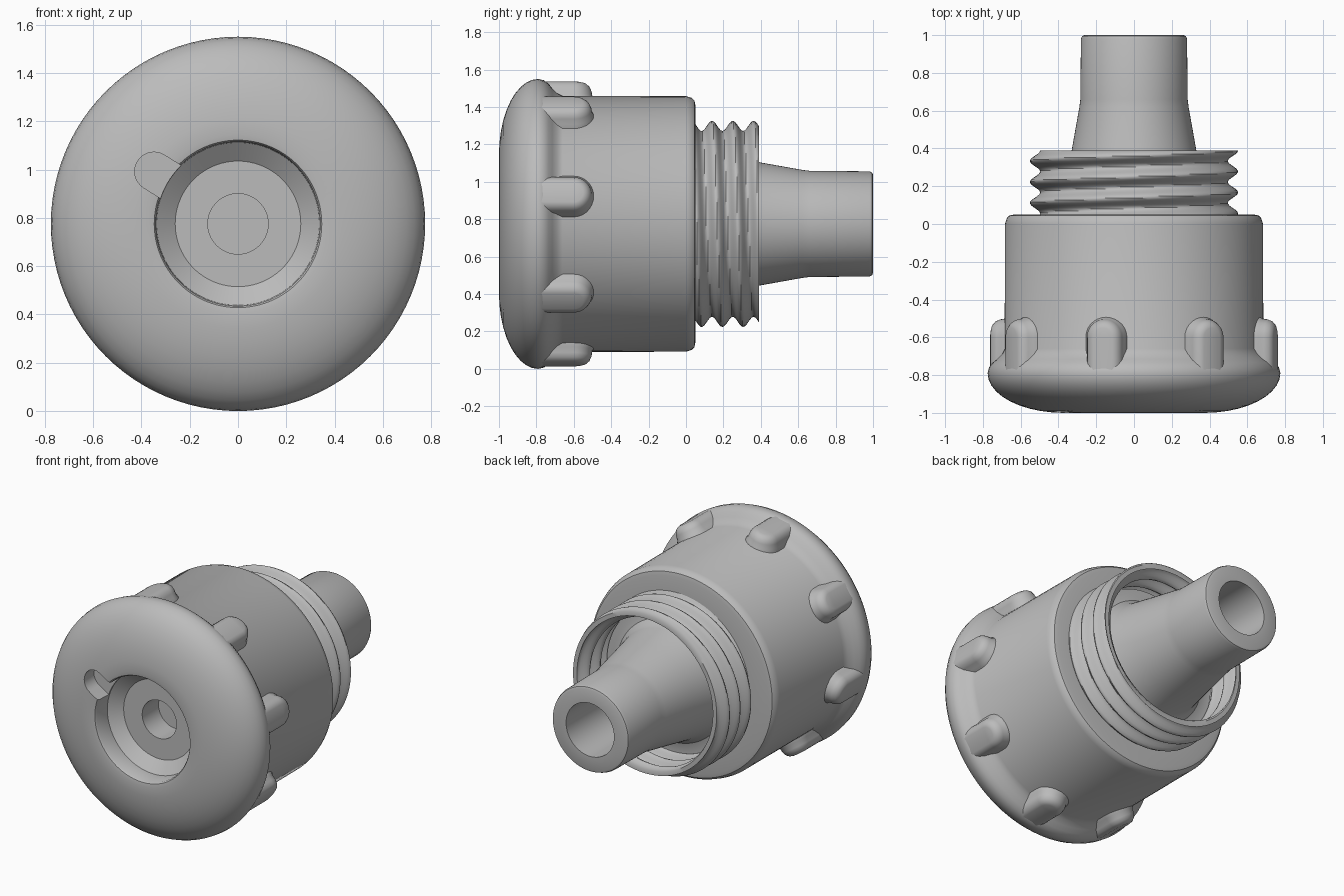
import bpy, bmesh, math

if "Cube" in bpy.data.objects:
    bpy.data.objects.remove(bpy.data.objects["Cube"])

CZ = 0.775          # height of the main axis, which runs along y
SEG = 96

grey = bpy.data.materials.new("plain grey")
grey.diffuse_color = (0.5, 0.5, 0.5, 1)
grey.use_nodes = True
grey.node_tree.nodes["Principled BSDF"].inputs["Base Color"].default_value = grey.diffuse_color


def polar(r, a, y):
    return (r * math.cos(a), y, CZ + r * math.sin(a))


def loft(name, rings, cap=False, wrap=False):
    """Skin a list of equal-length vertex rings into a closed solid."""
    bm = bmesh.new()
    rows = [[bm.verts.new(p) for p in ring] for ring in rings]
    n = len(rows[0])
    pairs = list(zip(rows, rows[1:]))
    if wrap:
        pairs.append((rows[-1], rows[0]))
    for a, b in pairs:
        for i in range(n):
            j = (i + 1) % n
            bm.faces.new((a[i], a[j], b[j], b[i]))
    if cap:
        bm.faces.new(rows[0])
        bm.faces.new(rows[-1])
    bmesh.ops.remove_doubles(bm, verts=bm.verts, dist=1e-5)
    bmesh.ops.recalc_face_normals(bm, faces=bm.faces)
    me = bpy.data.meshes.new(name)
    bm.to_mesh(me)
    bm.free()
    me.materials.append(grey)
    ob = bpy.data.objects.new(name, me)
    bpy.context.collection.objects.link(ob)
    return ob


def activate(ob):
    bpy.ops.object.select_all(action='DESELECT')
    ob.select_set(True)
    bpy.context.view_layer.objects.active = ob


def smooth(ob, deg=32):
    activate(ob)
    bpy.ops.object.shade_smooth_by_angle(angle=math.radians(deg))


def lathe(name, profile):
    return loft(name, [[polar(r, 2 * math.pi * i / SEG, y) for i in range(SEG)]
                       for y, r in profile])


# Cap body: front pocket, domed face, rounded rim, barrel, nozzle and rear bore
dome = [(-0.79 - 0.21 * math.sin(t), 0.37 + 0.405 * math.cos(t))
        for t in [math.pi / 2 * (1 - k / 10) for k in range(11)]]
profile = [(-0.65, 0), (-0.65, 0.125), (-0.82, 0.125), (-0.82, 0.26),
           (-0.88, 0.337), (-0.985, 0.34), (-0.996, 0.347)]
profile += dome
profile += [(-0.76, 0.768), (-0.735, 0.75), (-0.715, 0.725), (-0.69, 0.70),
            (-0.66, 0.685), (0.0, 0.683), (0.03, 0.674), (0.045, 0.66),
            (0.05, 0.635), (0.05, 0.49), (0.14, 0.48), (0.14, 0.44),
            (0.15, 0.40), (0.18, 0.375), (0.22, 0.362), (0.39, 0.33),
            (0.62, 0.289), (0.66, 0.284), (0.98, 0.281), (0.995, 0.275),
            (1.0, 0.262), (1.0, 0.175), (0.0, 0.165), (0.0, 0)]
body = lathe("cap_body", profile)

# Key slot cut beside the pocket
ang = math.radians(148)
outline = [(0.25, -0.08), (0.25, 0.08)]
for k in range(17):
    t = math.pi / 2 - math.pi * k / 16
    outline.append((0.41 + 0.08 * math.cos(t), 0.08 * math.sin(t)))


def slot_ring(y):
    return [(u * math.cos(ang) - v * math.sin(ang), y,
             CZ + u * math.sin(ang) + v * math.cos(ang)) for u, v in outline]


cutter = loft("slot_cutter", [slot_ring(-1.1), slot_ring(-0.89)], cap=True)
cutter.hide_render = True
activate(body)
mod = body.modifiers.new("slot", 'BOOLEAN')
mod.operation = 'DIFFERENCE'
mod.solver = 'EXACT'
mod.object = cutter
bpy.ops.object.modifier_apply(modifier=mod.name)
bpy.data.objects.remove(cutter, do_unlink=True)
smooth(body)


# Eight rounded grip ribs behind the rim
def rib_ring(angle, inset, rad):
    w = 0.1 - inset
    pts = [(-w, -0.785), (w, -0.785)]
    pts += [(w * math.cos(t), -0.6 + w * math.sin(t))
            for t in [math.pi * k / 14 for k in range(15)]]
    c, s = math.cos(angle), math.sin(angle)
    return [(rad * c - u * s, y, CZ + rad * s + u * c) for u, y in pts]


for i in range(8):
    a = math.radians(12.5 + 45 * i)
    layers = [(-0.012, 0.62), (-0.012, 0.675), (0.0, 0.695), (0.005, 0.725),
              (0.015, 0.748), (0.032, 0.763), (0.05, 0.769)]
    smooth(loft(f"grip_rib_{i + 1}", [rib_ring(a, d, r) for d, r in layers], cap=True), 40)

# Threaded collar: thin helical shell around the nozzle
PITCH = 0.111


def thread_ring(y, offset):
    ring = []
    for i in range(SEG):
        a = 2 * math.pi * i / SEG
        wave = math.cos(2 * math.pi * ((y - 0.167) / PITCH + a / (2 * math.pi)))
        ring.append(polar(0.524 + 0.027 * wave - offset, a, y))
    return ring


ys = [0.04 + 0.35 * k / 36 for k in range(37)]
rings = [thread_ring(y, 0) for y in ys] + [thread_ring(y, 0.028) for y in reversed(ys)]
smooth(loft("threaded_collar", rings, wrap=True), 40)
